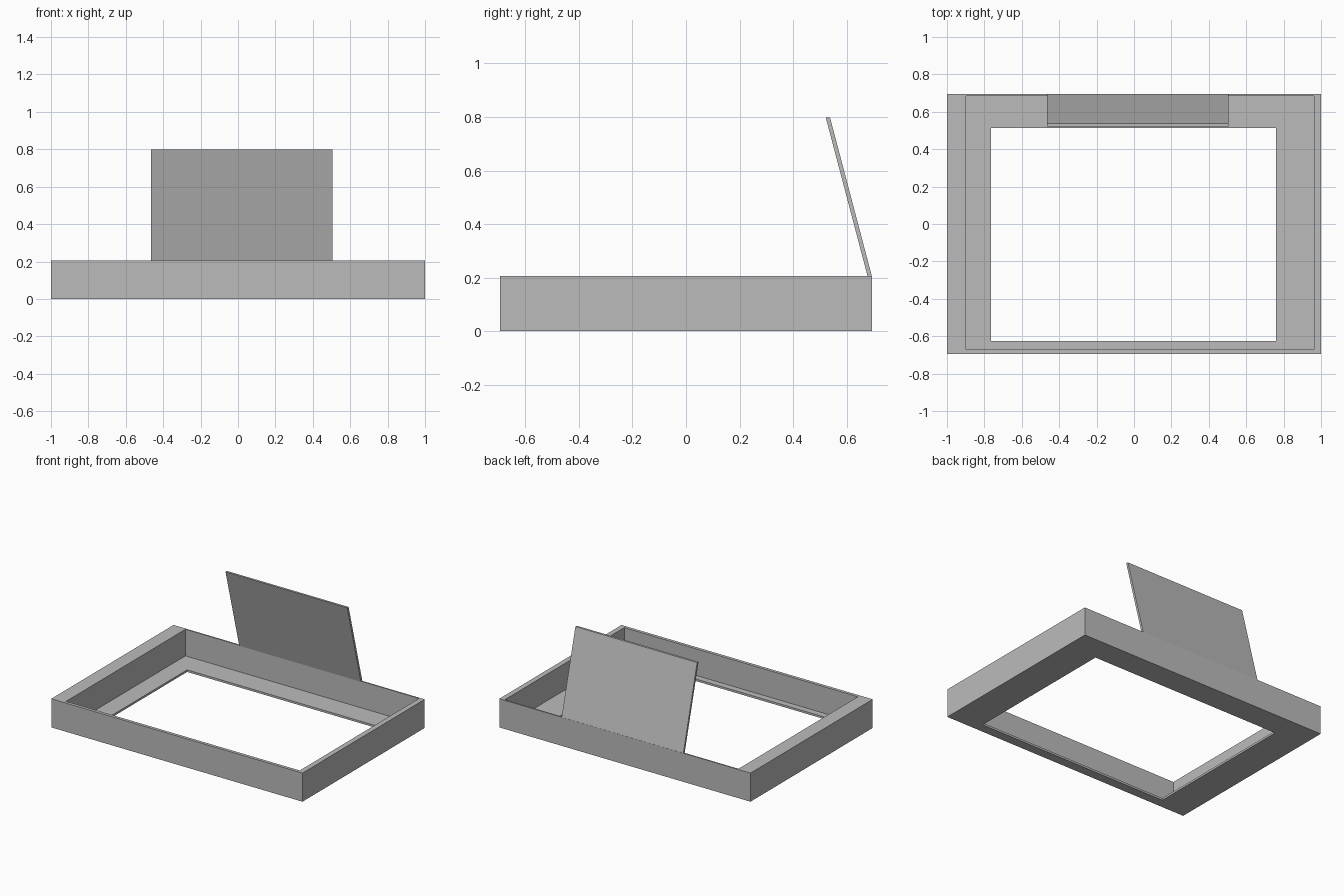
import bpy
import bmesh

cube = bpy.data.objects.get("Cube")
if cube:
    bpy.data.objects.remove(cube, do_unlink=True)

# One plain grey for every part
grey = bpy.data.materials.new("plain_grey")
grey.use_nodes = True
colour = (0.5, 0.5, 0.5, 1)
grey.diffuse_color = colour
grey.node_tree.nodes["Principled BSDF"].inputs["Base Color"].default_value = colour


def finish(name, bm):
    """Turn a bmesh into a flat-shaded object."""
    bmesh.ops.recalc_face_normals(bm, faces=bm.faces)
    mesh = bpy.data.meshes.new(name)
    bm.to_mesh(mesh)
    bm.free()
    mesh.materials.append(grey)
    obj = bpy.data.objects.new(name, mesh)
    bpy.context.collection.objects.link(obj)
    return obj


def rectangle(bm, bounds, z):
    x0, x1, y0, y1 = bounds
    return [bm.verts.new((x, y, z)) for x, y in ((x0, y0), (x1, y0), (x1, y1), (x0, y1))]


def bridge(bm, a, b):
    for i in range(4):
        j = (i + 1) % 4
        bm.faces.new((a[i], a[j], b[j], b[i]))


HEIGHT = 0.206
LEDGE = 0.015
outer = (-1, 1, -0.695, 0.695)
inner = (-0.898, 0.962, -0.672, 0.685)
opening = (-0.765, 0.758, -0.626, 0.514)

# Tray frame: walls with an inner ledge around an open floor
bm = bmesh.new()
section = [(outer, 0), (outer, HEIGHT), (inner, HEIGHT),
           (inner, LEDGE), (opening, LEDGE), (opening, 0)]
loops = [rectangle(bm, bounds, z) for bounds, z in section]
for k, loop in enumerate(loops):
    bridge(bm, loop, loops[(k + 1) % len(loops)])
finish("tray_frame", bm)

# Leaning panel: rises from the back wall and tilts forward
bm = bmesh.new()
foot = rectangle(bm, (-0.465, 0.504, 0.678, 0.694), HEIGHT)
head = rectangle(bm, (-0.465, 0.504, 0.522, 0.538), 0.798)
bridge(bm, foot, head)
bm.faces.new(foot)
bm.faces.new(head)
finish("leaning_panel", bm)
